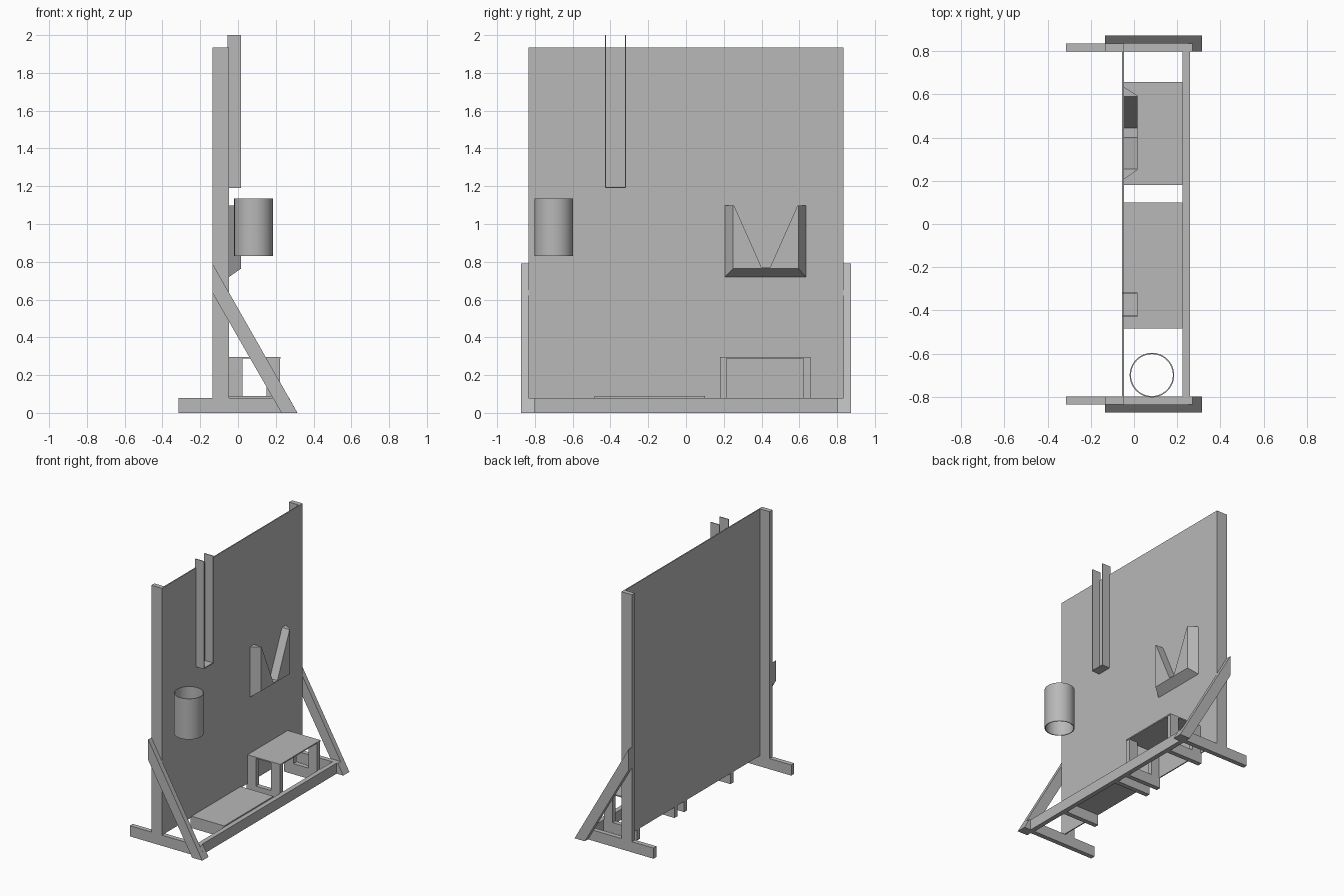
import bpy
import bmesh

if "Cube" in bpy.data.objects:
    bpy.data.objects.remove(bpy.data.objects["Cube"], do_unlink=True)

# Single flat colour
grey = bpy.data.materials.new("plain grey")
grey.use_nodes = True
grey.diffuse_color = (0.48, 0.48, 0.48, 1)
grey.node_tree.nodes["Principled BSDF"].inputs["Base Color"].default_value = grey.diffuse_color


def finish(name, bm):
    bmesh.ops.recalc_face_normals(bm, faces=bm.faces)
    mesh = bpy.data.meshes.new(name)
    bm.to_mesh(mesh)
    bm.free()
    mesh.materials.append(grey)
    obj = bpy.data.objects.new(name, mesh)
    bpy.context.collection.objects.link(obj)
    return obj


def loft(name, ring_a, ring_b):
    """Solid between two matching outlines."""
    bm = bmesh.new()
    a = [bm.verts.new(p) for p in ring_a]
    b = [bm.verts.new(p) for p in ring_b]
    bm.faces.new(a)
    bm.faces.new(b)
    for i in range(len(a)):
        j = (i + 1) % len(a)
        bm.faces.new((a[i], a[j], b[j], b[i]))
    return finish(name, bm)


def box(name, x, y, z):
    rings = [[(x[0], v, z[0]), (x[1], v, z[0]), (x[1], v, z[1]), (x[0], v, z[1])] for v in y]
    return loft(name, *rings)


def side_profile(name, outline, y0, y1):
    return loft(name, [(x, y0, z) for x, z in outline], [(x, y1, z) for x, z in outline])


BASE = 0.08      # top of the base timbers
FACE = -0.047    # front face of the board
TOP = 1.935

# Board
box("board", (-0.055, FACE), (-0.835, 0.835), (BASE, TOP))

# Mirrored end frames: post, foot and diagonal brace
for side, s in (("right", -1), ("left", 1)):
    box(side + "_post", (-0.135, -0.055), (s * 0.8, s * 0.835), (BASE, TOP))
    side_profile(side + "_foot", [(-0.315, 0), (0.315, 0), (0.27, BASE), (-0.315, BASE)],
                 s * 0.8, s * 0.835)
    side_profile(side + "_brace", [(-0.135, 0.79), (0.315, 0), (0.23, 0), (-0.135, 0.635)],
                 s * 0.835, s * 0.873)

# Base rail and cross joists
box("base_rail", (0.225, 0.26), (-0.8, 0.8), (0, BASE))
for i, y in enumerate((-0.485, 0.065, 0.18, 0.623)):
    box(f"joist_{i}", (-0.055, 0.225), (y, y + 0.035), (0, BASE))

# Low platform
box("low_platform", (FACE, 0.225), (-0.485, 0.1), (BASE, BASE + 0.009))

# Raised shelf with four legs
box("raised_shelf", (FACE, 0.225), (0.18, 0.658), (0.288, 0.297))
for y in (0.18, 0.623):
    for x in (FACE, 0.15):
        box("shelf_leg", (x, x + 0.072), (y, y + 0.035), (BASE, 0.288))

# Open channel: two thin walls and a floor
for y in (-0.43, -0.323):
    box("channel_wall", (-0.055, 0.017), (y, y + 0.006), (1.19, 2.0))
box("channel_floor", (FACE, 0.017), (-0.43, -0.317), (1.19, 1.197))

# Notched block with bevelled sides and underside
notch = [(0.255, 1.097), (0.4, 0.77), (0.445, 0.77), (0.59, 1.097)]


def block_ring(x, left, right, low):
    outline = [(left, 1.097)] + notch + [(right, 1.097), (right, low), (left, low)]
    return [(x, y, z) for y, z in outline]


loft("notched_block", block_ring(FACE, 0.207, 0.635, 0.72), block_ring(0.016, 0.25, 0.595, 0.764))

# Open tube
bm = bmesh.new()
bmesh.ops.create_cone(bm, cap_ends=False, segments=64, radius1=0.103, radius2=0.103, depth=0.305)
bmesh.ops.translate(bm, verts=bm.verts, vec=(0.083, -0.7, 0.983))
tube = finish("tube", bm)
wall = tube.modifiers.new("wall", "SOLIDIFY")
wall.thickness = 0.006
wall.offset = -1
bpy.ops.object.select_all(action="DESELECT")
tube.select_set(True)
bpy.context.view_layer.objects.active = tube
bpy.ops.object.modifier_apply(modifier="wall")
bpy.ops.object.shade_smooth_by_angle()
